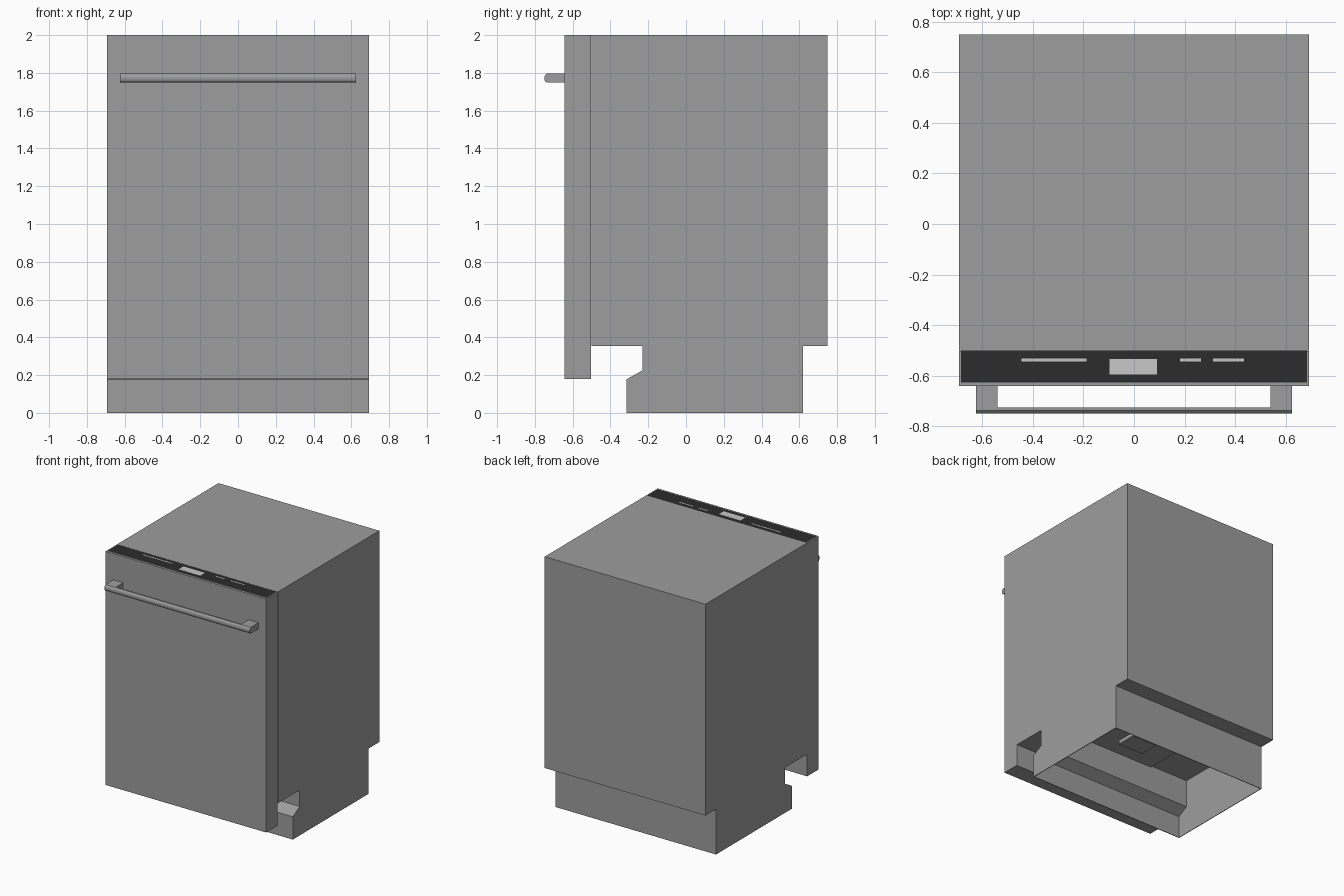
import bpy, bmesh

if "Cube" in bpy.data.objects:
    bpy.data.objects.remove(bpy.data.objects["Cube"])


def material(name, v):
    m = bpy.data.materials.new(name)
    m.diffuse_color = (v, v, v, 1)
    m.use_nodes = True
    m.node_tree.nodes["Principled BSDF"].inputs["Base Color"].default_value = m.diffuse_color
    return m


STEEL = material("steel grey", 0.34)
BLACK = material("panel black", 0.025)
LIGHT = material("display light grey", 0.58)


def prism(name, profile, x0, x1, mat):
    """Extrude a (y, z) outline along x."""
    bm = bmesh.new()
    face = bm.faces.new([bm.verts.new((x0, y, z)) for y, z in profile])
    ext = bmesh.ops.extrude_face_region(bm, geom=[face])
    verts = [g for g in ext["geom"] if isinstance(g, bmesh.types.BMVert)]
    bmesh.ops.translate(bm, verts=verts, vec=(x1 - x0, 0, 0))
    bmesh.ops.recalc_face_normals(bm, faces=bm.faces[:])
    mesh = bpy.data.meshes.new(name)
    bm.to_mesh(mesh)
    bm.free()
    mesh.materials.append(mat)
    ob = bpy.data.objects.new(name, mesh)
    bpy.context.collection.objects.link(ob)
    return ob


def box(name, x0, x1, y0, y1, z0, z1, mat):
    return prism(name, [(y0, z0), (y1, z0), (y1, z1), (y0, z1)], x0, x1, mat)


W = 0.693

# Cabinet with toe-kick notch at the front and step at the back
cabinet = prism("cabinet", [(-0.5, 2), (-0.5, 0.353), (-0.23, 0.353), (-0.23, 0.225),
                            (-0.315, 0.178), (-0.315, 0), (0.62, 0), (0.62, 0.353),
                            (0.75, 0.353), (0.75, 2)], -W, W, STEEL)

# Open underside, hollowed to a thin wall
cutter = prism("underside_cutter", [(-0.31, -0.1), (-0.31, 0.175), (-0.225, 0.222),
                                    (-0.225, 0.44), (0.615, 0.44), (0.615, -0.1)],
               -W + 0.005, W - 0.005, STEEL)
cutter.hide_render = True
mod = cabinet.modifiers.new("hollow", "BOOLEAN")
mod.operation = "DIFFERENCE"
mod.solver = "EXACT"
mod.object = cutter
bpy.context.view_layer.objects.active = cabinet
bpy.ops.object.modifier_apply(modifier="hollow")
bpy.data.objects.remove(cutter)

# Stepped sump under the tub
box("sump_tray", -0.32, 0.32, -0.19, 0.25, 0.4, 0.445, STEEL)
box("sump_cover", -0.11, 0.11, -0.04, 0.12, 0.37, 0.405, STEEL)

# Door
box("door", -W, W, -0.642, -0.503, 0.18, 1.997, STEEL)
box("door_front_rim", -W, W, -0.642, -0.628, 1.995, 2.0, STEEL)
for s, side in ((-1, "left"), (1, "right")):
    a, b = sorted((s * W, s * (W - 0.008)))
    box(side + "_door_rim", a, b, -0.628, -0.503, 1.995, 2.0, STEEL)

# Control panel on the door's top edge, with display and button strips
box("control_panel", -W + 0.008, W - 0.008, -0.628, -0.5, 1.995, 1.999, BLACK)
box("display", -0.097, 0.092, -0.595, -0.534, 1.996, 2.001, LIGHT)
for i, (a, b) in enumerate(((-0.445, -0.188), (0.183, 0.265), (0.313, 0.436))):
    box(f"button_strip_{i + 1}", a, b, -0.544, -0.533, 1.996, 2.001, LIGHT)

# Handle: rounded bar on two posts
bar = [(-0.727, 1.748), (-0.738, 1.749), (-0.746, 1.756), (-0.75, 1.766), (-0.75, 1.779),
       (-0.746, 1.789), (-0.738, 1.796), (-0.727, 1.797)]
box_post = [(-0.64, 1.748)] + bar[1:-1] + [(-0.64, 1.797)]
prism("handle_bar", bar, -0.545, 0.545, STEEL)
for s, side in ((-1, "left"), (1, "right")):
    a, b = sorted((s * 0.54, s * 0.626))
    prism(side + "_handle_post", box_post, a, b, STEEL)
